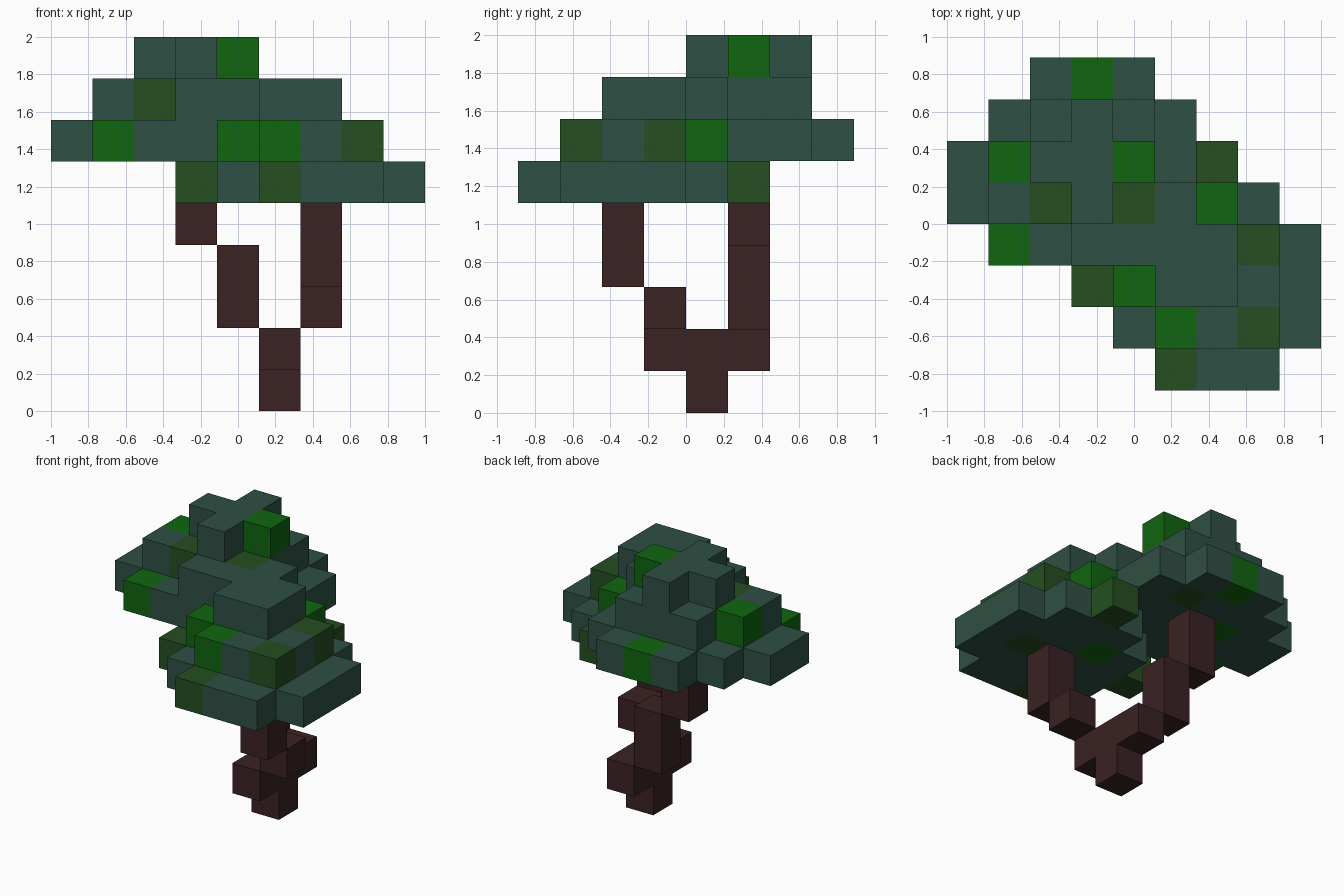
import bpy, bmesh
from mathutils import Vector

if "Cube" in bpy.data.objects:
    bpy.data.objects.remove(bpy.data.objects["Cube"], do_unlink=True)

S = 2 / 9                       # block size
ORIGIN = Vector((-1, -4 * S, 0))


def material(name, rgb):
    m = bpy.data.materials.new(name)
    m.use_nodes = True
    m.diffuse_color = (*rgb, 1)
    b = m.node_tree.nodes["Principled BSDF"]
    b.inputs["Base Color"].default_value = (*rgb, 1)
    b.inputs["Roughness"].default_value = 0.9
    return m


BARK = material("dark bark", (0.044, 0.016, 0.017))
LEAF = material("teal leaf", (0.028, 0.080, 0.057))
GREEN = material("bright green leaf", (0.005, 0.130, 0.005))
OLIVE = material("olive leaf", (0.018, 0.077, 0.015))


def layer(k, rows):
    """Blocks of one level; rows maps the y index to (first, last) x index."""
    return {(i, j, k) for j, (a, b) in rows.items() for i in range(a, b + 1)}


# Forked trunk: stem, cross arm and two stepped branches
stem = {(5, 4, 0), (5, 3, 1), (5, 4, 1), (5, 5, 1)}
front_branch = {(6, 3, 2), (6, 2, 3), (6, 2, 4)}
back_branch = {(4, 5, 2), (4, 5, 3), (3, 5, 4), (3, 5, 5)}

# Stepped crown levels, bottom to top
crown = {
    "crown_bottom": layer(5, {0: (5, 7), 1: (4, 8), 2: (3, 8), 3: (4, 8), 4: (5, 7), 5: (6, 6)}),
    "crown_wide": layer(6, {1: (5, 7), 2: (4, 7), 3: (1, 7), 4: (0, 6), 5: (0, 5), 6: (1, 5), 7: (2, 4)}),
    "crown_upper": layer(7, {2: (5, 6), 3: (3, 6), 4: (1, 5), 5: (1, 4), 6: (2, 4)}),
    "crown_top": layer(8, {4: (3, 3), 5: (2, 4), 6: (3, 3)}),
}

# Blocks with a different leaf colour
bright = {(5, 3, 5), (1, 3, 6), (4, 2, 6), (5, 1, 6), (6, 4, 6), (3, 7, 6), (2, 5, 6),
          (1, 5, 7), (4, 5, 8)}
olive = {(5, 0, 5), (3, 2, 5), (6, 5, 5), (7, 2, 5), (7, 1, 6), (7, 3, 6), (4, 6, 6),
         (2, 4, 7), (4, 4, 7)}

parts = {"trunk_stem": stem, "front_branch": front_branch, "back_branch": back_branch, **crown}
solid = set().union(*parts.values())


def build(name, cells, mats, slot):
    """Mesh the exposed sides of the blocks."""
    bm = bmesh.new()
    for c in sorted(cells):
        mid = Vector(c) + Vector((0.5, 0.5, 0.5))
        for axis in range(3):
            for sign in (-1, 1):
                n = Vector((0, 0, 0))
                n[axis] = sign
                if tuple(int(c[t] + n[t]) for t in range(3)) in solid:
                    continue
                u = Vector((0, 0, 0))
                u[(axis + 1) % 3] = 0.5
                v = n.cross(u)
                p = mid + n * 0.5
                corners = (p - u - v, p + u - v, p + u + v, p - u + v)
                f = bm.faces.new([bm.verts.new(ORIGIN + q * S) for q in corners])
                f.material_index = slot(c)
    bmesh.ops.remove_doubles(bm, verts=bm.verts[:], dist=1e-4)
    mesh = bpy.data.meshes.new(name)
    bm.to_mesh(mesh)
    bm.free()
    for m in mats:
        mesh.materials.append(m)
    bpy.context.collection.objects.link(bpy.data.objects.new(name, mesh))


for name, cells in parts.items():
    if name in crown:
        build(name, cells, (LEAF, GREEN, OLIVE),
              lambda c: 1 if c in bright else 2 if c in olive else 0)
    else:
        build(name, cells, (BARK,), lambda c: 0)
